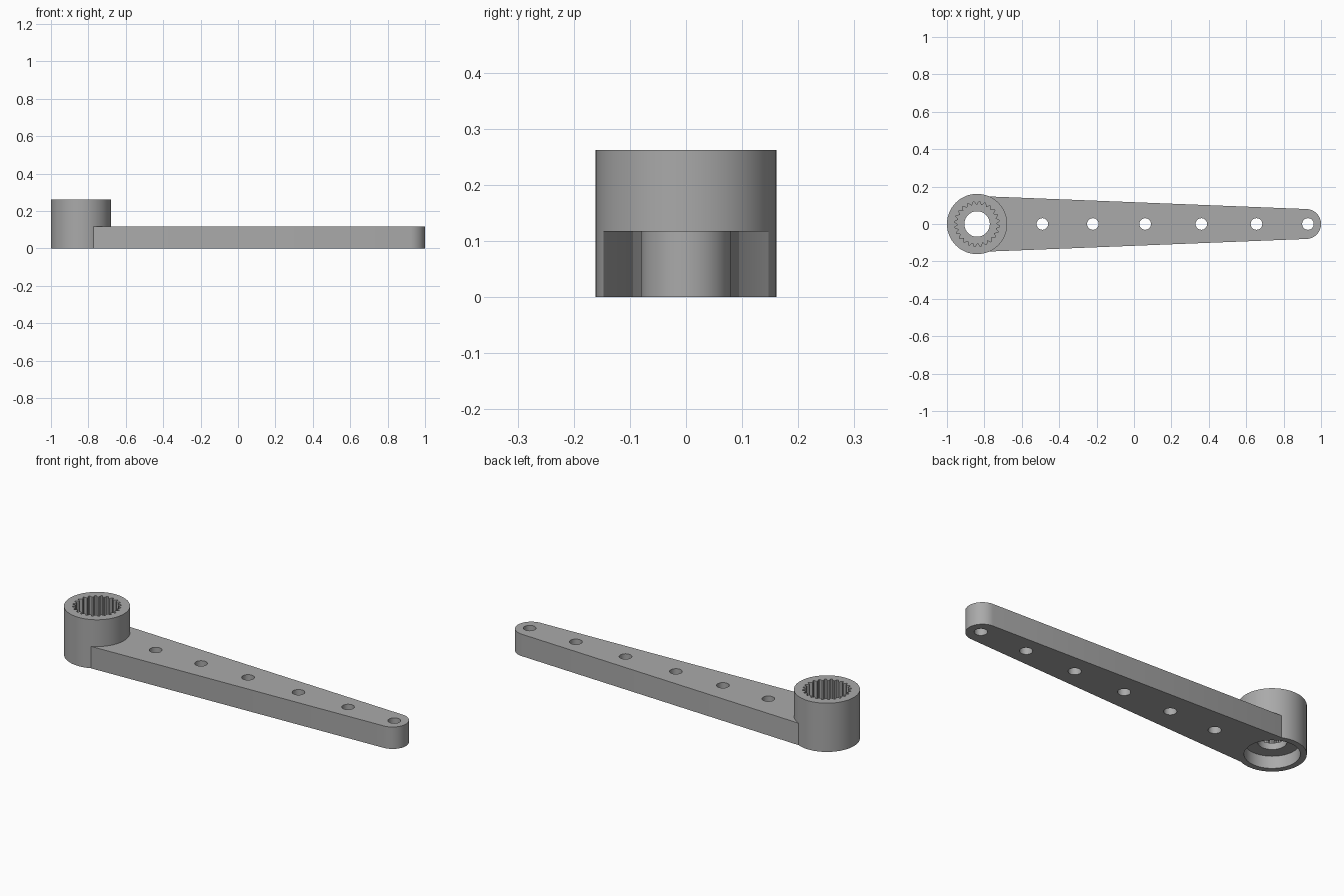
import bpy, bmesh
from math import cos, sin, pi, radians

cube = bpy.data.objects.get("Cube")
if cube:
    bpy.data.objects.remove(cube)

HUB_X, HUB_R, HUB_H = -0.839, 0.161, 0.262
TIP_X, TIP_R, ARM_H = 0.92, 0.08, 0.118
TEETH = 24

grey = bpy.data.materials.new("plain_grey")
grey.use_nodes = True
grey.diffuse_color = (0.4, 0.4, 0.4, 1)
grey.node_tree.nodes["Principled BSDF"].inputs["Base Color"].default_value = (0.4, 0.4, 0.4, 1)


def prism(name, outline, z0, z1):
    """Extrude a closed xy outline from z0 to z1."""
    bm = bmesh.new()
    face = bm.faces.new([bm.verts.new((x, y, z0)) for x, y in outline])
    top = bmesh.ops.extrude_face_region(bm, geom=[face])["geom"]
    verts = [v for v in top if isinstance(v, bmesh.types.BMVert)]
    bmesh.ops.translate(bm, vec=(0, 0, z1 - z0), verts=verts)
    bmesh.ops.recalc_face_normals(bm, faces=bm.faces)
    mesh = bpy.data.meshes.new(name)
    bm.to_mesh(mesh)
    bm.free()
    mesh.materials.append(grey)
    obj = bpy.data.objects.new(name, mesh)
    bpy.context.collection.objects.link(obj)
    return obj


def circle(x, r, n):
    return [(x + r * cos(2 * pi * i / n), r * sin(2 * pi * i / n)) for i in range(n)]


def combine(target, tool, operation):
    """Apply a boolean and discard the tool object."""
    mod = target.modifiers.new(operation, 'BOOLEAN')
    mod.operation, mod.object, mod.solver = operation, tool, 'EXACT'
    bpy.context.view_layer.objects.active = target
    bpy.ops.object.modifier_apply(modifier=mod.name)
    bpy.data.objects.remove(tool)


# Hub joined to the tapered arm with its round tip
horn = prism("horn_arm", circle(HUB_X, HUB_R, 96), 0, HUB_H)
tip = [(TIP_X + TIP_R * cos(a), TIP_R * sin(a))
       for a in (radians(-90 + 180 * i / 32) for i in range(33))]
arm = prism("arm", tip + [(-0.77, 0.147), (-0.84, 0.12), (-0.84, -0.12), (-0.77, -0.147)], 0, ARM_H)
combine(horn, arm, 'UNION')

# Row of through holes along the arm
for x in (-0.49, -0.22, 0.06, 0.36, 0.655, 0.93):
    combine(horn, prism("hole", circle(x, 0.031, 32), -0.1, 0.5), 'DIFFERENCE')

# Toothed socket: flat-topped teeth around the upper bore
spline = []
for i in range(TEETH):
    for step, r in ((0.0, 0.104), (0.2, 0.104), (0.5, 0.12), (0.7, 0.12)):
        a = 2 * pi * (i + step) / TEETH
        spline.append((HUB_X + r * cos(a), r * sin(a)))
combine(horn, prism("socket", spline, 0.1, 0.5), 'DIFFERENCE')

# Screw hole and the recess under the hub
combine(horn, prism("screw_hole", circle(HUB_X, 0.068, 64), -0.1, 0.5), 'DIFFERENCE')
combine(horn, prism("recess", circle(HUB_X, 0.131, 64), -0.1, 0.065), 'DIFFERENCE')

bpy.ops.object.select_all(action='DESELECT')
horn.select_set(True)
bpy.context.view_layer.objects.active = horn
bpy.ops.object.shade_smooth_by_angle(angle=radians(25))
